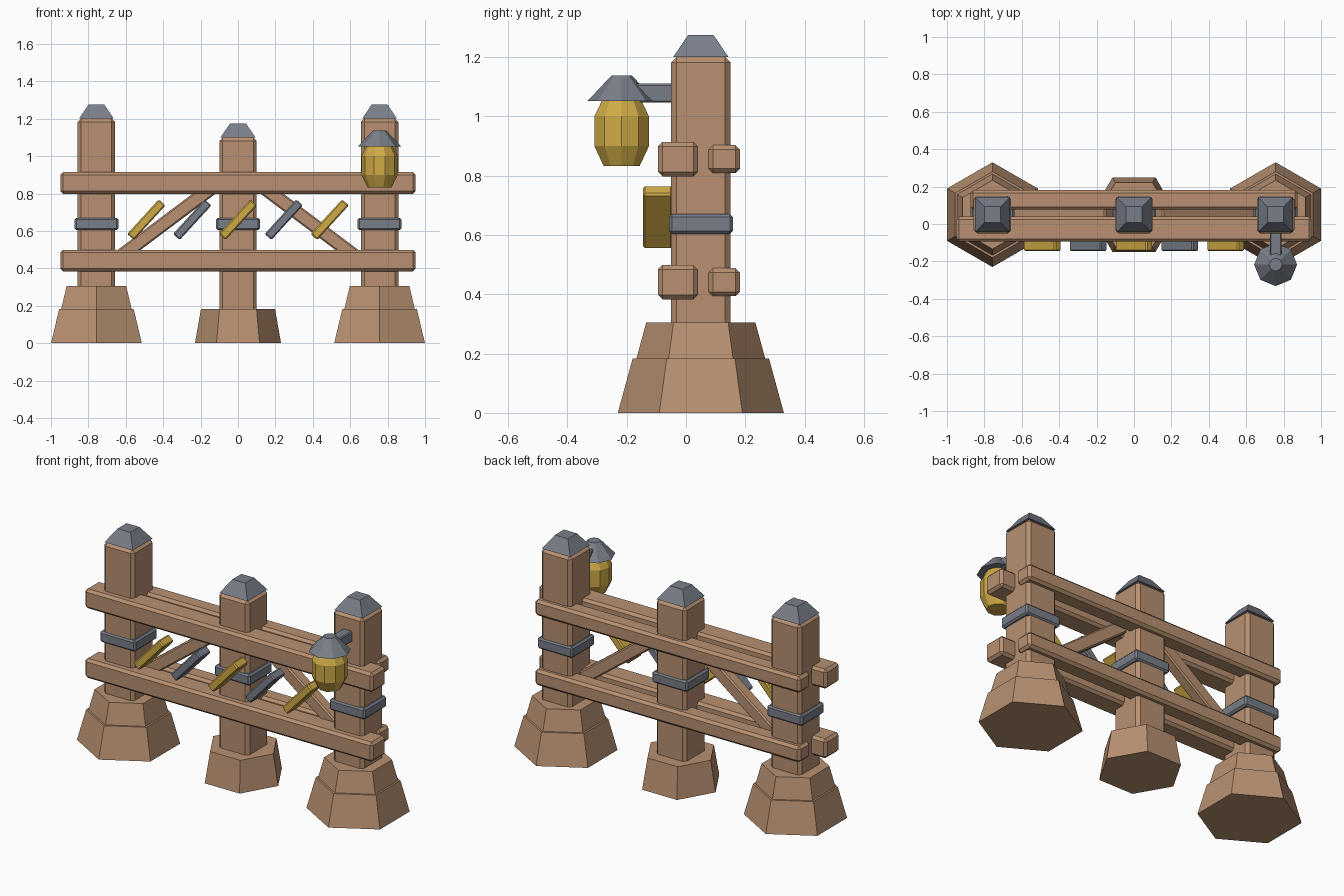
import bpy, bmesh
from math import sin, cos, pi, atan2
from mathutils import Matrix, Vector

cube = bpy.data.objects.get("Cube")
if cube:
    bpy.data.objects.remove(cube, do_unlink=True)


def material(name, rgb):
    m = bpy.data.materials.new(name)
    m.use_nodes = True
    m.diffuse_color = (*rgb, 1)
    m.node_tree.nodes["Principled BSDF"].inputs["Base Color"].default_value = (*rgb, 1)
    return m


WOOD = material("warm wood", (0.48, 0.28, 0.165))
IRON = material("blue grey iron", (0.19, 0.21, 0.25))
GOLD = material("golden yellow", (0.62, 0.40, 0.06))


def finish(name, bm, mat):
    bmesh.ops.recalc_face_normals(bm, faces=bm.faces)
    mesh = bpy.data.meshes.new(name)
    bm.to_mesh(mesh)
    bm.free()
    mesh.materials.append(mat)
    ob = bpy.data.objects.new(name, mesh)
    bpy.context.collection.objects.link(ob)
    return ob


def beam(name, centre, size, mat, chamfer=0.015, tilt=0):
    """Chamfered box, tilted in the XZ plane."""
    bm = bmesh.new()
    bmesh.ops.create_cube(bm, size=1, matrix=Matrix.Diagonal((*size, 1)))
    bmesh.ops.bevel(bm, geom=bm.edges[:], offset=chamfer, segments=1, affect='EDGES')
    move = Matrix.Translation(Vector(centre)) @ Matrix.Rotation(-tilt, 4, 'Y')
    bmesh.ops.transform(bm, matrix=move, verts=bm.verts)
    return finish(name, bm, mat)


def loft(name, x, y, profile, sides, mat, phase=0):
    """Faceted solid through (radius, height) rings."""
    bm = bmesh.new()
    rings = []
    for r, z in profile:
        angles = [phase + 2 * pi * i / sides for i in range(sides)]
        rings.append([bm.verts.new((x + r * cos(a), y + r * sin(a), z)) for a in angles])
    for low, high in zip(rings, rings[1:]):
        for i in range(sides):
            j = (i + 1) % sides
            bm.faces.new((low[i], low[j], high[j], high[i]))
    bm.faces.new(rings[0])
    bm.faces.new(rings[-1])
    return finish(name, bm, mat)


MID = 0.05    # depth of the post line
SIDE = 0.757  # outer post offset

# Posts with iron caps, bands and hexagonal footings
for label, x, top in (("right", -SIDE, 1.2), ("centre", 0, 1.1), ("left", SIDE, 1.2)):
    beam(label + "_post", (x, MID, top / 2 + 0.05), (0.2, 0.2, top - 0.1), WOOD, 0.018)
    loft(label + "_post_cap", x, MID, [(0.132, top), (0.06, top + 0.075)], 4, IRON, pi / 4)
    beam(label + "_post_band", (x, MID, 0.637), (0.234, 0.216, 0.066), IRON, 0.01)
    if x:
        loft(label + "_footing", x, MID, [(0.28, 0), (0.23, 0.183)], 6, WOOD, pi / 6)
        loft(label + "_footing_top", x, MID, [(0.218, 0.18), (0.184, 0.305)], 6, WOOD, pi / 6)
    else:
        loft("centre_footing", x, MID, [(0.23, 0), (0.198, 0.183)], 6, WOOD)

# Front and back rails
for label, z in (("lower", 0.441), ("upper", 0.856)):
    beam(label + "_front_rail", (0, -0.027, z), (1.9, 0.134, 0.116), WOOD)
    beam(label + "_back_rail", (0, 0.129, z), (1.75, 0.105, 0.095), WOOD)

# Diagonal braces
for label, s in (("right", -1), ("left", 1)):
    beam(label + "_brace", (s * 0.38, MID, 0.65), (0.62, 0.07, 0.074), WOOD, 0.008,
         -s * atan2(3, 4))

# Slanted decorative slats, alternating colours
for i in range(5):
    beam(f"slat_{i + 1}", ((i - 2) * 0.245, -0.095, 0.66), (0.25, 0.1, 0.048),
         IRON if i % 2 else GOLD, 0.007, 0.83)

# Hanging lantern
LY = -0.217
beam("lantern_bracket", (SIDE, -0.1, 1.078), (0.062, 0.2, 0.064), IRON, 0.006)
loft("lantern_body", SIDE, LY,
     [(0.064, 0.833), (0.097, 0.9), (0.097, 1.0), (0.066, 1.06)], 10, GOLD)
loft("lantern_roof", SIDE, LY, [(0.115, 1.052), (0.035, 1.137)], 8, IRON)
